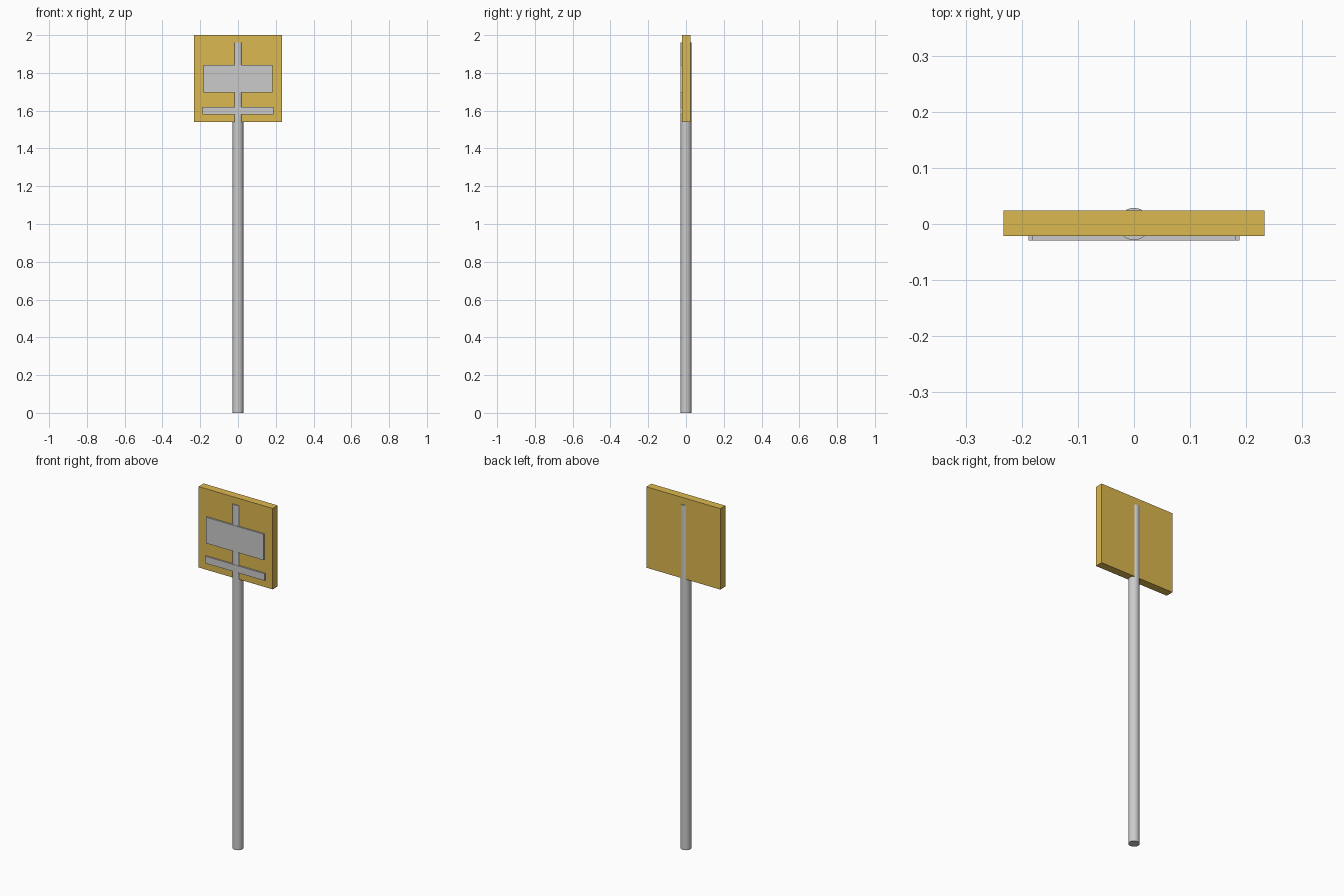
import bpy

if "Cube" in bpy.data.objects:
    bpy.data.objects.remove(bpy.data.objects["Cube"])


def material(name, color):
    mat = bpy.data.materials.new(name)
    mat.diffuse_color = color
    mat.use_nodes = True
    mat.node_tree.nodes["Principled BSDF"].inputs["Base Color"].default_value = mat.diffuse_color
    return mat


def box(name, low, high, mat=None):
    """Axis-aligned box between two corners."""
    center = [(a + b) / 2 for a, b in zip(low, high)]
    bpy.ops.mesh.primitive_cube_add(size=1, location=center)
    ob = bpy.context.object
    ob.name = name
    ob.scale = [b - a for a, b in zip(low, high)]
    bpy.ops.object.transform_apply(location=False, rotation=False, scale=True)
    if mat:
        ob.data.materials.append(mat)
    return ob


POLE_R, POLE_H = 0.029, 1.96
yellow = material("sign_yellow", (0.72, 0.48, 0.08, 1))

# Round pole, running up through the board and showing on both faces
bpy.ops.mesh.primitive_cylinder_add(vertices=16, radius=POLE_R, depth=POLE_H,
                                    location=(0, 0, POLE_H / 2))
bpy.context.object.name = "pole"
bpy.ops.object.shade_smooth_by_angle()

# Square sign board
box("sign_board", (-0.233, -0.021, 1.54), (0.233, 0.024, 2.0), yellow)

# Raised panels on the front face
for name, half, z0, z1 in (("large_panel", 0.182, 1.695, 1.843),
                           ("lower_strip", 0.188, 1.58, 1.62)):
    box(name, (-half, -0.0293, z0), (half, -0.015, z1))
